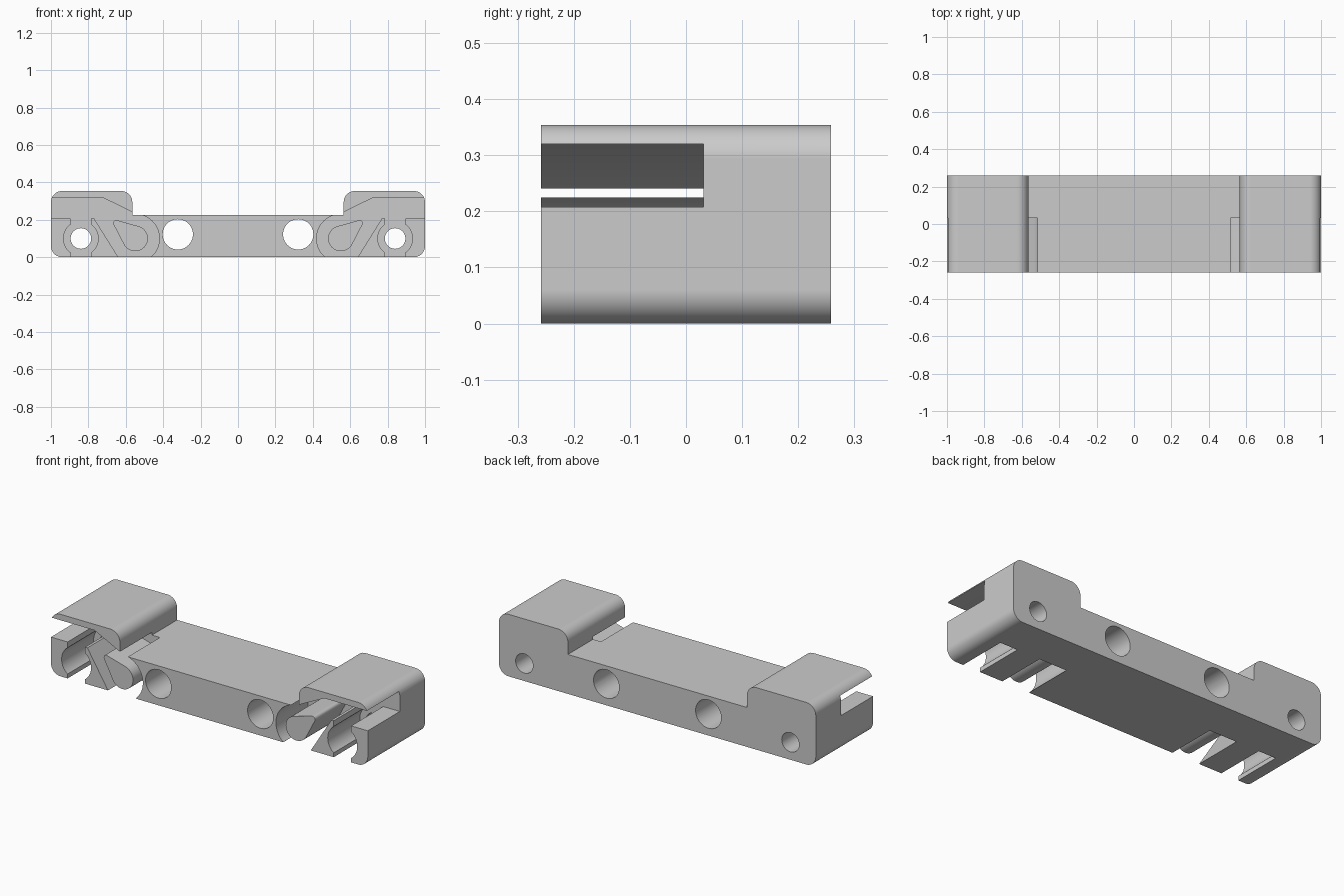
import bpy, bmesh, math

cube = bpy.data.objects.get("Cube")
if cube:
    bpy.data.objects.remove(cube, do_unlink=True)

FRONT, BACK, SLOT_END = -0.258, 0.258, 0.031
HEIGHT, DECK, STEP_X, FILLET = 0.354, 0.225, 0.565, 0.06
ROD_X, ROD_Z, ROD_R, LIP = 0.84, 0.1, 0.093, 0.055      # snap pocket
FINGER_X, FINGER_Z = 0.55, 0.1                          # locking finger

grey = bpy.data.materials.new("plain grey")
grey.use_nodes = True
COLOUR = (0.6, 0.6, 0.6, 1)
grey.diffuse_color = COLOUR
grey.node_tree.nodes["Principled BSDF"].inputs["Base Color"].default_value = COLOUR


def arc(cx, cz, r, a0, a1, n=10):
    """Points on an arc, angles in degrees."""
    angles = [math.radians(a0 + (a1 - a0) * i / n) for i in range(n + 1)]
    return [(cx + r * math.cos(a), cz + r * math.sin(a)) for a in angles]


def mirrored(points, side):
    return [(side * x, z) for x, z in points]


def prism(name, points, y0, y1):
    """Closed solid from an x-z outline swept along y."""
    bm = bmesh.new()
    near = [bm.verts.new((x, y0, z)) for x, z in points]
    far = [bm.verts.new((x, y1, z)) for x, z in points]
    bm.faces.new(near)
    bm.faces.new(far[::-1])
    for i in range(len(points)):
        bm.faces.new((near[i], near[i - 1], far[i - 1], far[i]))
    bmesh.ops.recalc_face_normals(bm, faces=bm.faces)
    mesh = bpy.data.meshes.new(name)
    bm.to_mesh(mesh)
    bm.free()
    mesh.materials.append(grey)
    obj = bpy.data.objects.new(name, mesh)
    bpy.context.collection.objects.link(obj)
    return obj


def activate(obj):
    bpy.ops.object.select_all(action="DESELECT")
    obj.select_set(True)
    bpy.context.view_layer.objects.active = obj


def cut(obj, cutter):
    cutter.hide_render = True
    mod = obj.modifiers.new("cut", "BOOLEAN")
    mod.operation, mod.solver, mod.object = "DIFFERENCE", "EXACT", cutter
    activate(obj)
    bpy.ops.object.modifier_apply(modifier=mod.name)
    bpy.data.objects.remove(cutter, do_unlink=True)


def finish(obj):
    activate(obj)
    bpy.ops.object.shade_smooth_by_angle(angle=math.radians(30))
    mod = obj.modifiers.new("flat faces", "WEIGHTED_NORMAL")
    mod.keep_sharp = True


# Body: low deck between two raised, rounded ends
half = (arc(1 - FILLET, FILLET, FILLET, -90, 0)
        + arc(1 - FILLET, HEIGHT - FILLET, FILLET, 0, 90)
        + arc(STEP_X + FILLET, HEIGHT - FILLET, FILLET, 90, 180)
        + [(STEP_X, DECK)])
body = prism("body", half + mirrored(half, -1)[::-1], FRONT, BACK)

# Front slot: sloped arm underside, round finger pocket, snap pocket wall
lip_angle = math.degrees(math.acos(LIP / ROD_R))
slot = ([(1.1, 0.208), (1.1, 0.32), (0.725, 0.32), (0.55, 0.233), (0.522, 0.233)]
        + arc(FINGER_X, FINGER_Z, 0.13, 104, 230, 24)
        + [(0.466, -0.05), (ROD_X + LIP, -0.05)]
        + arc(ROD_X, ROD_Z, ROD_R, -lip_angle, lip_angle, 20)
        + [(ROD_X + LIP, 0.208)])

# Wedge between finger and snap pocket
wedge = ([(ROD_X - LIP, 0.208)]
         + arc(ROD_X, ROD_Z, ROD_R, 180 - lip_angle, 180 + lip_angle, 20)
         + [(ROD_X - LIP, 0), (0.64, 0), (0.77, 0.208)])

# Teardrop finger: big round end tapering to a small round tip
tip_x, tip_z, big, small = 0.651, 0.182, 0.068, 0.016
dx, dz = tip_x - FINGER_X, tip_z - FINGER_Z
heading = math.degrees(math.atan2(dz, dx))
spread = math.degrees(math.acos((big - small) / math.hypot(dx, dz)))
finger = (arc(FINGER_X, FINGER_Z, big, heading + spread, heading + 360 - spread, 28)
          + arc(tip_x, tip_z, small, heading - spread, heading + spread, 8))

for side, label in ((1, "left"), (-1, "right")):
    cut(body, prism("slot_cutter", mirrored(slot, side), FRONT - 0.1, SLOT_END))
    # Screw hole at the end, larger hole through the deck
    for x, z, r in ((ROD_X, ROD_Z, 0.055), (0.322, 0.122, 0.081)):
        hole = arc(side * x, z, r, 0, 360, 40)[:-1]
        cut(body, prism("hole_cutter", hole, FRONT - 0.1, BACK + 0.1))
    finish(prism(label + "_wedge", mirrored(wedge, side), FRONT, SLOT_END + 0.005))
    finish(prism(label + "_finger", mirrored(finger, side), FRONT, SLOT_END + 0.005))

finish(body)
